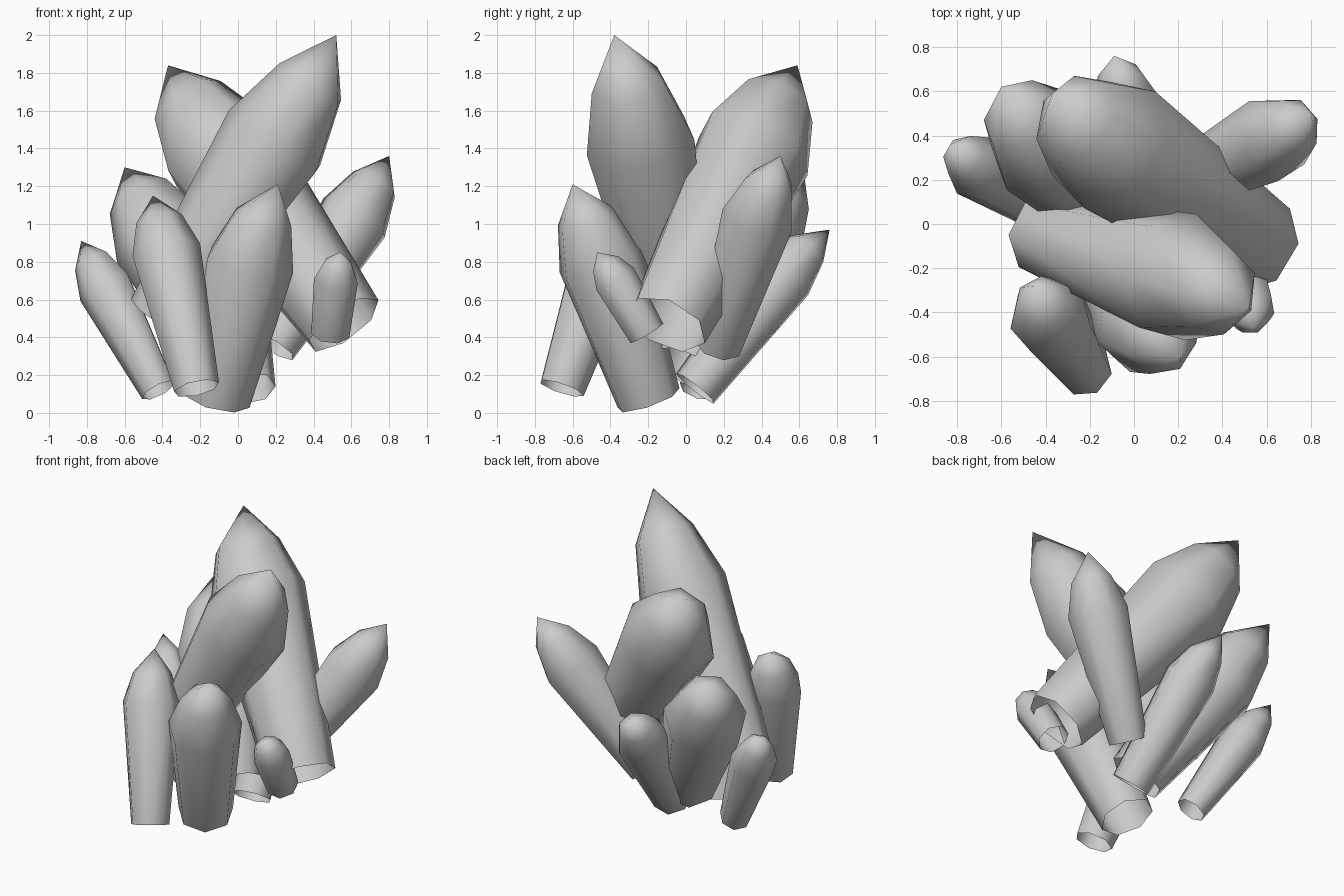
import bpy, bmesh, math
from mathutils import Vector

if "Cube" in bpy.data.objects:
    bpy.data.objects.remove(bpy.data.objects["Cube"])

SIDES = 7


def ring(bm, center, axis, radius, turn):
    """Polygon ring of vertices square to the axis."""
    side = axis.cross(Vector((0, 1, 0))).normalized()
    up = axis.cross(side).normalized()
    out = []
    for i in range(SIDES):
        a = turn + 2 * math.pi * i / SIDES
        out.append(bm.verts.new(center + radius * (math.cos(a) * side + math.sin(a) * up)))
    return out


def crystal(name, base, r_base, shoulder, r_shoulder, tip, turn=0.0):
    """Open-bottomed shaft that widens to a shoulder, then closes to an off-centre tip."""
    base, shoulder, tip = Vector(base), Vector(shoulder), Vector(tip)
    axis = (shoulder - base).normalized()
    reach = (tip - shoulder).dot(axis)
    upper = (shoulder + axis * reach * 0.55).lerp(shoulder.lerp(tip, 0.55), 0.4)
    bm = bmesh.new()
    rings = [ring(bm, base, axis, r_base * 1.04, turn),
             ring(bm, shoulder, axis, r_shoulder * 1.04, turn),
             ring(bm, upper, axis, r_shoulder * 0.7, turn)]
    for lo, hi in zip(rings, rings[1:]):
        for i in range(SIDES):
            j = (i + 1) % SIDES
            bm.faces.new((lo[i], lo[j], hi[j], hi[i]))
    apex = bm.verts.new(tip)
    for i in range(SIDES):
        bm.faces.new((rings[-1][i], rings[-1][(i + 1) % SIDES], apex))
    bmesh.ops.recalc_face_normals(bm, faces=bm.faces)
    if sum((f.normal.dot(f.calc_center_median() - shoulder) for f in bm.faces)) < 0:
        bmesh.ops.reverse_faces(bm, faces=bm.faces)
    me = bpy.data.meshes.new(name)
    bm.to_mesh(me)
    bm.free()
    ob = bpy.data.objects.new(name, me)
    bpy.context.collection.objects.link(ob)
    bpy.ops.object.select_all(action='DESELECT')
    ob.select_set(True)
    bpy.context.view_layer.objects.active = ob
    bpy.ops.object.shade_smooth_by_angle(angle=math.radians(75))


# Two tall crossing crystals
crystal("tall_crystal_right", (-0.41, -0.05, 0.50), 0.18, (0.20, -0.24, 1.44), 0.285, (0.52, -0.38, 2.00), 0.0)
crystal("tall_crystal_left", (0.56, -0.10, 0.47), 0.215, (-0.11, 0.36, 1.40), 0.305, (-0.37, 0.59, 1.84), 0.5)

# Medium crystals
crystal("medium_crystal_left", (-0.02, 0.0, 0.24), 0.18, (-0.40, 0.36, 0.92), 0.26, (-0.60, 0.62, 1.30), 0.1)
crystal("medium_crystal_front", (-0.11, -0.20, 0.07), 0.17, (0.06, -0.45, 0.80), 0.23, (0.21, -0.60, 1.21), 0.4)
crystal("medium_crystal_front_left", (-0.22, -0.66, 0.13), 0.12, (-0.38, -0.42, 0.85), 0.18, (-0.45, -0.28, 1.15), 0.3)
crystal("medium_crystal_right", (0.19, 0.17, 0.35), 0.12, (0.62, 0.385, 1.04), 0.19, (0.80, 0.50, 1.36), 0.7)

# Small crystals
crystal("small_crystal_left", (-0.42, 0.06, 0.12), 0.095, (-0.70, 0.25, 0.66), 0.145, (-0.83, 0.36, 0.91), 0.0)
crystal("small_crystal_right", (0.49, -0.21, 0.42), 0.10, (0.52, -0.38, 0.71), 0.115, (0.54, -0.47, 0.85), 0.2)
crystal("small_crystal_back", (0.07, 0.05, 0.13), 0.125, (-0.03, 0.52, 0.73), 0.165, (-0.09, 0.76, 0.97), 0.6)
